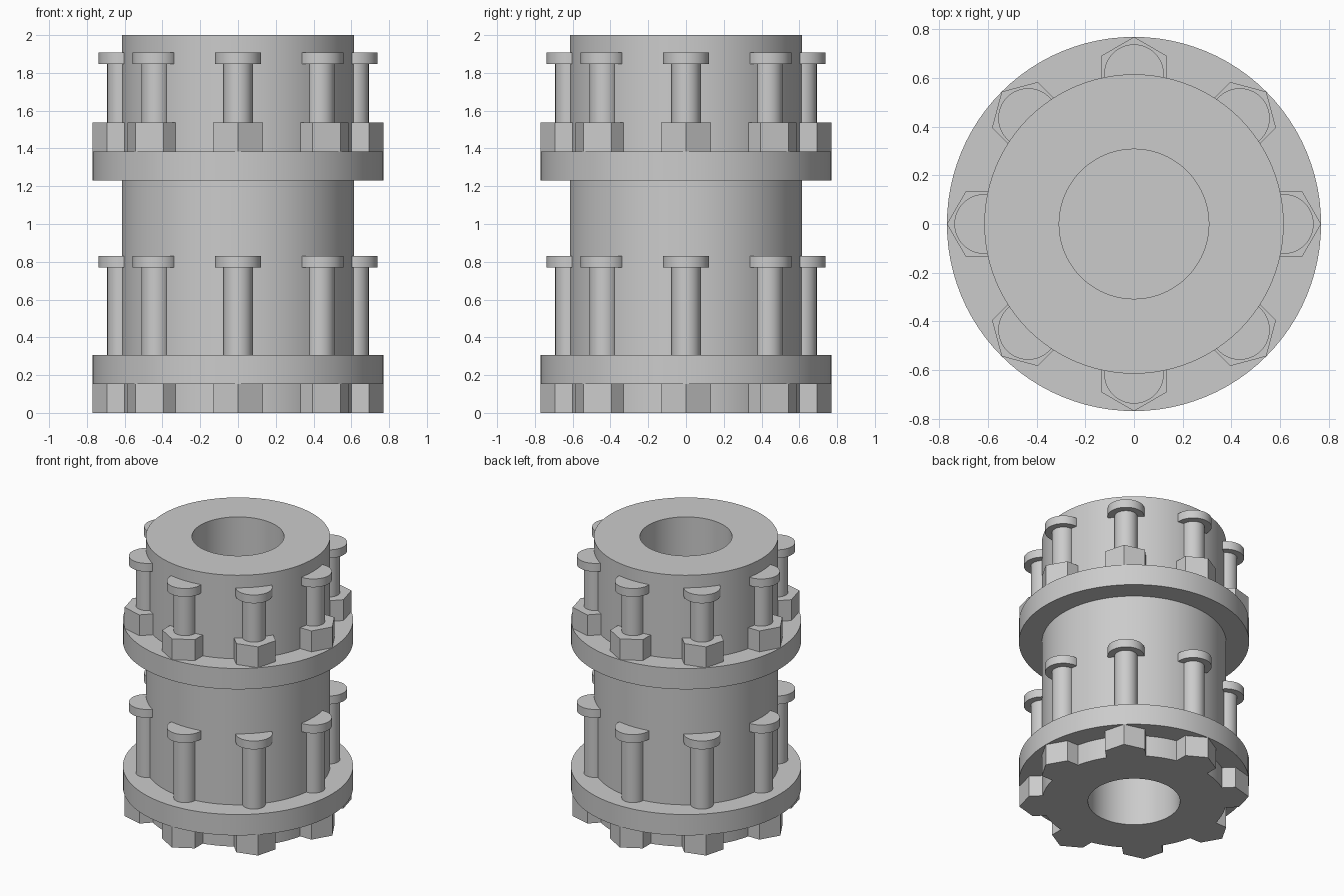
import bpy
import bmesh
from math import cos, sin, tau, radians
from mathutils import Matrix, Vector

cube = bpy.data.objects.get("Cube")
if cube:
    bpy.data.objects.remove(cube, do_unlink=True)

U = 2 / 13          # one design unit; the body is 13 units tall
BOLTS = 8           # bolts around each flange
BOLT_CIRCLE = 4     # bolt axes lie on the barrel surface

# Single plain grey
grey = bpy.data.materials.new("plain_grey")
grey.use_nodes = True
colour = (0.6, 0.6, 0.6, 1)
grey.diffuse_color = colour
grey.node_tree.nodes["Principled BSDF"].inputs["Base Color"].default_value = colour


def finish(name, bm):
    """Turn a bmesh in design units into a shaded, coloured object."""
    bmesh.ops.remove_doubles(bm, verts=bm.verts, dist=1e-4)
    bmesh.ops.recalc_face_normals(bm, faces=bm.faces)
    bmesh.ops.scale(bm, vec=Vector((U, U, U)), verts=bm.verts)
    mesh = bpy.data.meshes.new(name)
    bm.to_mesh(mesh)
    bm.free()
    mesh.materials.append(grey)
    obj = bpy.data.objects.new(name, mesh)
    bpy.context.collection.objects.link(obj)
    bpy.ops.object.select_all(action="DESELECT")
    obj.select_set(True)
    bpy.context.view_layer.objects.active = obj
    bpy.ops.object.shade_smooth_by_angle(angle=radians(30))
    return obj


def lathe(name, profile, steps=96):
    """Revolve a (radius, height) profile around z."""
    bm = bmesh.new()
    verts = [bm.verts.new((r, 0, z)) for r, z in profile]
    edges = [bm.edges.new(pair) for pair in zip(verts, verts[1:])]
    bmesh.ops.spin(bm, geom=verts + edges, cent=(0, 0, 0), axis=(0, 0, 1),
                   angle=tau, steps=steps, use_merge=True)
    return finish(name, bm)


def ring(name, radius, low, high, sides):
    """Repeat an upright prism around the bolt circle, one corner outward."""
    bm = bmesh.new()
    for i in range(BOLTS):
        a = tau * i / BOLTS
        place = (Matrix.Translation((BOLT_CIRCLE * cos(a), BOLT_CIRCLE * sin(a), 0))
                 @ Matrix.Rotation(a, 4, "Z"))
        base = [bm.verts.new(place @ Vector((radius * cos(tau * k / sides),
                                             radius * sin(tau * k / sides), low)))
                for k in range(sides)]
        face = bm.faces.new(base)
        top = bmesh.ops.extrude_face_region(bm, geom=[face], use_keep_orig=True)["geom"]
        bmesh.ops.translate(bm, vec=(0, 0, high - low),
                            verts=[v for v in top if isinstance(v, bmesh.types.BMVert)])
    return finish(name, bm)


# Barrel with two flanges and a blind bore from each end
lathe("flanged_barrel", [
    (0, 6), (2, 6), (2, 0), (4, 0), (4, 1), (5, 1), (5, 2), (4, 2),
    (4, 8), (5, 8), (5, 9), (4, 9), (4, 13), (2, 13), (2, 7), (0, 7)])

# Bolt sets: hex nut below the lower flange, above the upper flange
for level, flange_top, nut_low in (("lower", 2, 0), ("upper", 9, 9)):
    ring(level + "_hex_nuts", 1, nut_low, nut_low + 1, 6)
    ring(level + "_bolt_shafts", 0.5, flange_top - 0.5, flange_top + 3.2, 32)
    ring(level + "_bolt_caps", 0.8, flange_top + 3, flange_top + 3.4, 40)
